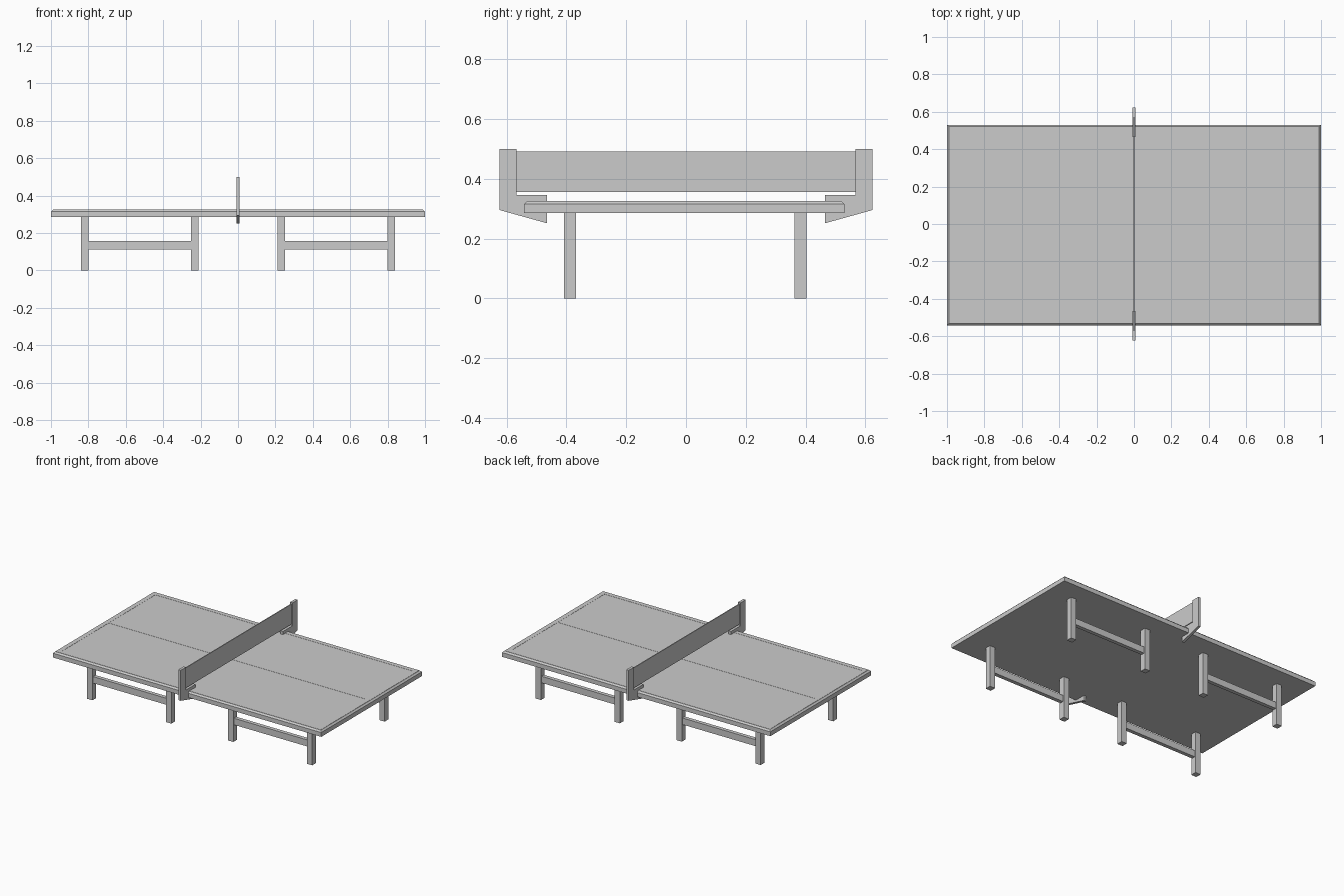
import bpy, bmesh

if "Cube" in bpy.data.objects:
    bpy.data.objects.remove(bpy.data.objects["Cube"])


def finish(name, bm):
    bmesh.ops.recalc_face_normals(bm, faces=bm.faces)
    me = bpy.data.meshes.new(name)
    bm.to_mesh(me)
    bm.free()
    ob = bpy.data.objects.new(name, me)
    bpy.context.collection.objects.link(ob)
    return ob


def box(name, x, y, z):
    bm = bmesh.new()
    bmesh.ops.create_cube(bm, size=1)
    for v in bm.verts:
        for i, (lo, hi) in enumerate((x, y, z)):
            v.co[i] = lo if v.co[i] < 0 else hi
    return finish(name, bm)


def extrude_x(name, profile, half):
    # closed (y, z) profile given thickness along x
    bm = bmesh.new()
    face = bm.faces.new([bm.verts.new((-half, y, z)) for y, z in profile])
    new = bmesh.ops.extrude_face_region(bm, geom=[face])["geom"]
    bmesh.ops.translate(bm, vec=(2 * half, 0, 0),
                        verts=[v for v in new if isinstance(v, bmesh.types.BMVert)])
    return finish(name, bm)


# table top with chamfered upper edges
Y0, Y1, TOP = -0.542, 0.53, 0.325
bm = bmesh.new()
bmesh.ops.create_cube(bm, size=1)
for v in bm.verts:
    v.co = (2 * v.co.x, Y0 if v.co.y < 0 else Y1, 0.286 if v.co.z < 0 else TOP)
rim = [e for e in bm.edges if all(v.co.z > 0.3 for v in e.verts)]
bmesh.ops.bevel(bm, geom=rim, offset=0.01, segments=1, affect='EDGES')
finish("table_top", bm)

# thin court lines just inside the edge and down the middle
LZ = (TOP - 0.002, TOP + 0.001)
for y in (Y0 + 0.012, Y1 - 0.042):
    box("side_line", (-0.988, 0.988), (y, y + 0.03), LZ)
for x in (-0.988, 0.958):
    box("end_line", (x, x + 0.03), (Y0 + 0.042, Y1 - 0.042), LZ)
box("centre_line", (-0.958, 0.958), (-0.009, -0.003), LZ)

# four leg frames: two legs joined by a rail
for sx in (-1, 1):
    for y in (-0.388, 0.383):
        for x in (0.231, 0.819):
            box("leg", (sx * x - 0.02, sx * x + 0.02), (y - 0.02, y + 0.02), (0, 0.29))
        a, b = sorted((sx * 0.24, sx * 0.81))
        box("leg_rail", (a, b), (y - 0.013, y + 0.013), (0.113, 0.157))

# net posts with clamp arms
post = [(0.567, 0.5), (0.623, 0.5), (0.623, 0.295), (0.465, 0.251),
        (0.465, 0.346), (0.567, 0.346)]
for s in (-1, 1):
    extrude_x("net_post", [(s * y, z) for y, z in post], 0.009)

# net
box("net", (-0.003, 0.003), (-0.57, 0.57), (0.355, 0.491))
